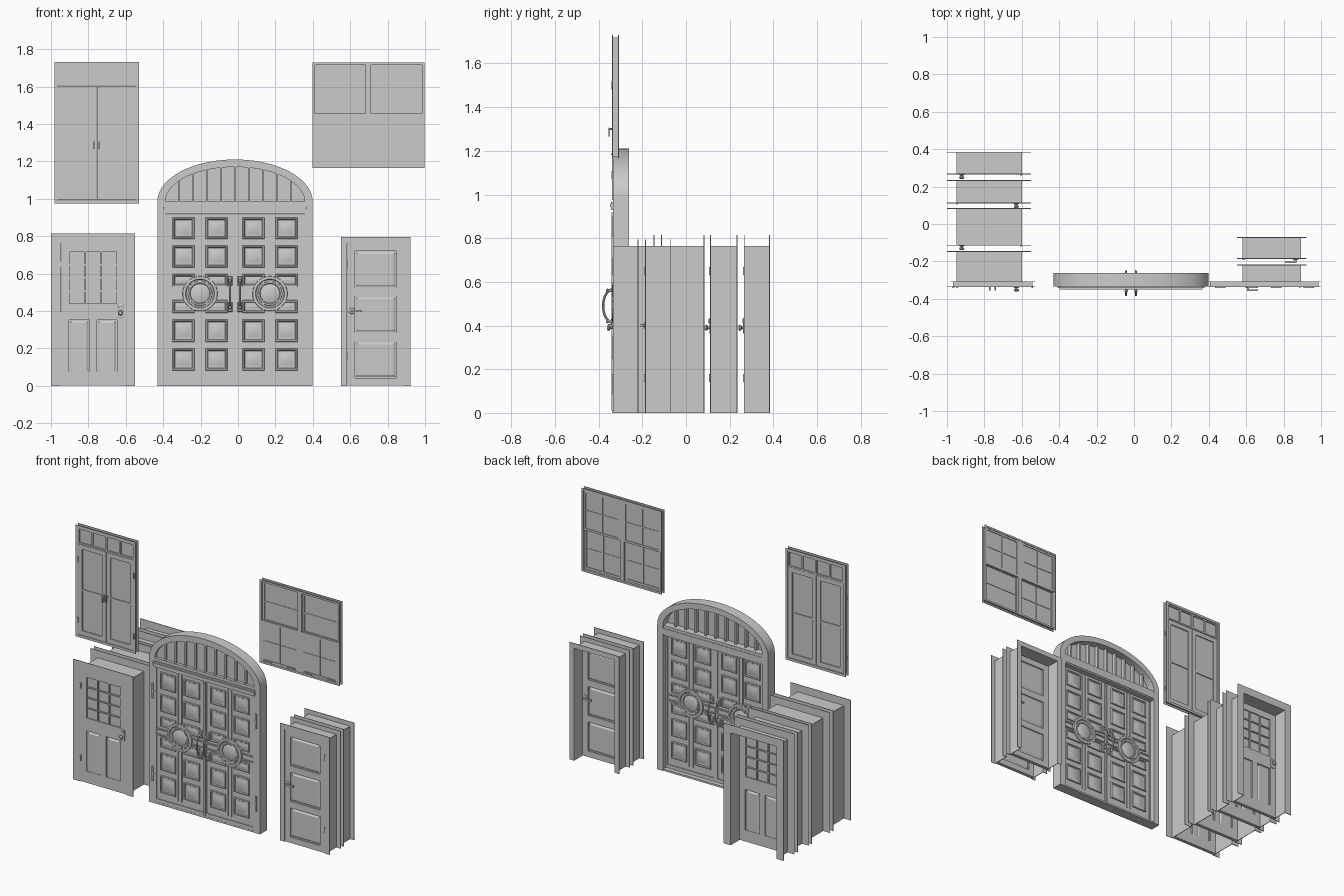
import bpy, bmesh, math
from mathutils import Vector, Matrix

if "Cube" in bpy.data.objects:
    bpy.data.objects.remove(bpy.data.objects["Cube"])


def box(bm, x0, x1, y0, y1, z0, z1):
    m = Matrix.LocRotScale(Vector(((x0+x1)/2, (y0+y1)/2, (z0+z1)/2)), None,
                           Vector((abs(x1-x0), abs(y1-y0), abs(z1-z0))))
    bmesh.ops.create_cube(bm, size=1, matrix=m)


def stack(bm, loops):
    """Bridge nested loops of points and cap the last one."""
    rings = [[bm.verts.new(p) for p in l] for l in loops]
    n = len(rings[0])
    for a, b in zip(rings, rings[1:]):
        for i in range(n):
            bm.faces.new((a[i], a[(i+1) % n], b[(i+1) % n], b[i]))
    bm.faces.new(rings[-1])


def panel(bm, x0, x1, z0, z1, y, s, steps):
    """Moulded rectangular panel; steps are (inset, height)."""
    stack(bm, [[(x0+i, y+s*h, z0+i), (x1-i, y+s*h, z0+i),
                (x1-i, y+s*h, z1-i), (x0+i, y+s*h, z1-i)] for i, h in steps])


def disc(bm, cx, cz, y, s, steps, n=32):
    """Turned round piece facing front or back; steps are (radius, height)."""
    stack(bm, [[(cx+r*math.cos(t*math.tau/n), y+s*h, cz+r*math.sin(t*math.tau/n))
                for t in range(n)] for r, h in steps])


def sash(bm, x0, x1, z0, z1, y0, y1, cols, rows, border, bar, fielded=False):
    """Framed grid of bars around a thin pane."""
    xa, xb, za, zb = x0+border, x1-border, z0+border, z1-border
    box(bm, x0, xa, y0, y1, z0, z1)
    box(bm, xb, x1, y0, y1, z0, z1)
    box(bm, xa, xb, y0, y1, z0, za)
    box(bm, xa, xb, y0, y1, zb, z1)
    ym, e = (y0+y1)/2, (y1-y0)*.15
    box(bm, xa, xb, ym-e, ym+e, za, zb)
    w, h = (xb-xa-bar*(cols-1))/cols, (zb-za-bar*(rows-1))/rows
    for c in range(1, cols):
        x = xa+c*w+(c-1)*bar
        box(bm, x, x+bar, y0, y1, za, zb)
    for r in range(1, rows):
        z = za+r*h+(r-1)*bar
        box(bm, xa, xb, y0+.001, y1-.001, z, z+bar)
    if fielded:
        for c in range(cols):
            for r in range(rows):
                x, z = xa+c*(w+bar), za+r*(h+bar)
                for y, s in ((ym-e, -1), (ym+e, 1)):
                    panel(bm, x, x+w, z, z+h, y, s, [(.006, 0), (.016, .006)])


def done(name, bm):
    bmesh.ops.recalc_face_normals(bm, faces=bm.faces)
    me = bpy.data.meshes.new(name)
    bm.to_mesh(me)
    bm.free()
    ob = bpy.data.objects.new(name, me)
    bpy.context.collection.objects.link(ob)
    return ob


def casing(bm, x0, x1, z1, w, y, z0=None):
    """Thin flat trim around an opening."""
    t = .002
    box(bm, x0, x0+w, y-t, y+t, z0 or 0, z1)
    box(bm, x1-w, x1, y-t, y+t, z0 or 0, z1)
    box(bm, x0+w, x1-w, y-t, y+t, z1-w, z1)
    if z0:
        box(bm, x0+w, x1-w, y-t, y+t, z0, z0+w)


def door_unit(name, x0, x1, z1, w, yf, yb, handle_left, glazed):
    # trim and deep jamb lining
    bm = bmesh.new()
    casing(bm, x0, x1, z1, w, yf+.002)
    casing(bm, x0, x1, z1, w, yb-.002)
    a, b, top = x0+w, x1-w, z1-w
    box(bm, a-.002, a+.002, yf, yb, 0, top)
    box(bm, b-.002, b+.002, yf, yb, 0, top)
    box(bm, a, b, yf, yb, top-.002, top+.002)
    done(name+"_frame", bm)
    # leaf
    bm = bmesh.new()
    y0, y1 = yf+.003, yf+.026
    a, b, top = a+.003, b-.003, top-.003
    if glazed:
        sash(bm, a, b, .395, top, y0, y1, 3, 4, .045, .008)
        sash(bm, a, b, .002, .395, y0, y1, 2, 1, .042, .04, True)
        box(bm, a+.042, b-.042, y0, y1, .04, .08)
    else:
        sash(bm, a, b, .002, top, y0, y1, 1, 3, .04, .045, True)
    done(name+"_leaf", bm)
    # handles on both faces, hinges opposite
    bm = bmesh.new()
    hx = a+.024 if handle_left else b-.024
    d = 1 if handle_left else -1
    for y, s in ((y0, -1), (y1, 1)):
        if glazed:
            panel(bm, hx-.016, hx+.016, .362, .436, y, s, [(0, 0), (0, .004), (.003, .006)])
            disc(bm, hx, .39, y, s, [(.006, 0), (.006, .012), (.013, .016), (.014, .022), (.008, .028)], 16)
            disc(bm, hx, .42, y, s, [(.01, 0), (.009, .009)], 16)
        else:
            disc(bm, hx, .4, y, s, [(.016, 0), (.015, .006), (.006, .008), (.006, .024)], 16)
            box(bm, hx-.006*d, hx+.055*d, y+s*.017, y+s*.025, .394, .406)
    gx = b if handle_left else a
    for z in (.16, .65):
        box(bm, gx-.005, gx+.005, y0-.008, y0+.002, z-.018, z+.018)
    done(name+"_hardware", bm)


# Stacked glazed doors at left, plain panel doors at right
for i, (yf, yb) in enumerate(((-.337, -.145), (-.115, .085), (.11, .235), (.265, .385))):
    door_unit("glazed_door_%d" % (i+1), -1, -.55, .815, .052, yf, yb, i % 2 == 1, True)
for i, (yf, yb) in enumerate(((-.335, -.217), (-.187, -.07))):
    door_unit("panel_door_%d" % (i+1), .55, .922, .795, .032, yf, yb, i == 0, False)

# Upper left double door with transom lights
bm = bmesh.new()
casing(bm, -.98, -.53, 1.73, .016, -.336, .975)
casing(bm, -.98, -.53, 1.73, .016, -.309, .975)
for x in (-.966, -.544):
    box(bm, x-.002, x+.002, -.336, -.309, .99, 1.715)
for z in (.989, 1.716):
    box(bm, -.966, -.544, -.336, -.309, z-.002, z+.002)
sash(bm, -.966, -.544, 1.605, 1.715, -.334, -.312, 4, 1, .01, .012)
done("balcony_door_frame", bm)
bm = bmesh.new()
for x0, x1 in ((-.964, -.757), (-.753, -.546)):
    sash(bm, x0, x1, .992, 1.603, -.334, -.314, 1, 2, .03, .01)
done("balcony_door_leaves", bm)
bm = bmesh.new()
for x in (-.77, -.742):
    box(bm, x-.007, x+.007, -.338, -.333, 1.265, 1.31)
    disc(bm, x, 1.3, -.336, -1, [(.004, 0), (.004, .015), (.006, .018)], 12)
    box(bm, x-.004, x+.004, -.355, -.348, 1.265, 1.305)
for x in (-.966, -.544):
    for z in (1.09, 1.5):
        box(bm, x-.005, x+.005, -.342, -.332, z-.018, z+.018)
done("balcony_door_hardware", bm)

# Upper right paired sash window
bm = bmesh.new()
casing(bm, .397, .997, 1.728, .012, -.336, 1.165)
casing(bm, .397, .997, 1.728, .012, -.309, 1.165)
for x in (.409, .985):
    box(bm, x-.002, x+.002, -.336, -.309, 1.177, 1.716)
for z in (1.177, 1.716):
    box(bm, .409, .985, -.336, -.309, z-.002, z+.002)
box(bm, .682, .712, -.336, -.309, 1.177, 1.716)
done("window_frame", bm)
bm = bmesh.new()
for x0, x1 in ((.41, .684), (.71, .984)):
    sash(bm, x0, x1, 1.445, 1.715, -.323, -.311, 2, 2, .014, .007)
    sash(bm, x0, x1, 1.179, 1.455, -.335, -.323, 2, 2, .014, .007)
    for x in (x0+.05, x1-.05):
        box(bm, x-.028, x+.028, -.343, -.334, 1.181, 1.188)
done("window_sashes", bm)

# Grand entrance: jambs and elliptical arch as one swept frame
CX, SPR = -.016, .985
bm = bmesh.new()
N = 40
pairs = [((-.415, 0), (-.372, 0))]
for i in range(N+1):
    t = math.pi*(1-i/N)
    pairs.append(((.415*math.cos(t), SPR+.225*math.sin(t)), (.372*math.cos(t), SPR+.185*math.sin(t))))
pairs.append(((.415, 0), (.372, 0)))
rings = [[bm.verts.new((CX+p[0], y, p[1])) for p, y in
          ((o, -.335), (n, -.335), (n, -.262), (o, -.262))] for o, n in pairs]
for a, b in zip(rings, rings[1:]):
    for k in range(4):
        bm.faces.new((a[k], a[(k+1) % 4], b[(k+1) % 4], b[k]))
bm.faces.new(rings[0])
bm.faces.new(rings[-1])
box(bm, CX-.372, CX+.372, -.335, -.265, 0, .012)
done("entrance_arch", bm)

# Transom beam with stepped cornice
bm = bmesh.new()
for y0, y1, z0, z1, w in ((-.335, -.265, .918, .985, .372), (-.343, -.262, .928, .966, .378), (-.349, -.3, .943, .956, .382)):
    box(bm, CX-w, CX+w, y0, y1, z0, z1)
done("transom_beam", bm)

# Fanlight infill and upright slats
bm = bmesh.new()
arc = [(CX+.374*math.cos(math.pi*i/N), SPR+.187*math.sin(math.pi*i/N)) for i in range(N+1)]
stack(bm, [[(x, y, z) for x, z in arc] for y in (-.305, -.315)])
for i in range(-4, 5):
    dx = i*.075
    top = SPR+.187*math.sqrt(1-((abs(dx)+.006)/.374)**2)
    box(bm, CX+dx-.006, CX+dx+.006, -.33, -.29, SPR-.002, top)
done("fanlight", bm)

# Carved leaves, same pattern on both faces
MOULD = [(0, 0), (.002, .008), (.009, .008), (.013, .002), (.022, .002), (.03, .006)]
for side, c in (("left", CX-.187), ("right", CX+.187)):
    bm = bmesh.new()
    box(bm, c-.184, c+.184, -.329, -.3, .012, .917)
    for y, s in ((-.329, -1), (-.3, 1)):
        for m in (-1, 1):
            xs = sorted((c+m*.03, c+m*.147))
            for z0, z1 in ((.785, .9), (.632, .75), (.235, .355), (.083, .2)):
                panel(bm, xs[0], xs[1], z0, z1, y, s, MOULD)
            for z0, z1 in ((.53, .598), (.39, .458)):
                panel(bm, xs[0], xs[1], z0, z1, y, s, MOULD)
            for z in (.472, .51):
                box(bm, c+m*.085, c+m*.18, y, y+s*.007, z-.004, z+.004)
            box(bm, c+m*.174, c+m*.184, y, y+s*.005, .03, .915)
            for z0, z1 in ((.58, .915), (.06, .41)):
                box(bm, c+m*.011, c+m*.016, y, y+s*.006, z0, z1)
        disc(bm, c, .493, y, s, [(.094, 0), (.092, .011), (.078, .011), (.074, .005), (.066, .005),
                                 (.064, .009), (.056, .009), (.052, .005), (.045, .009)], 40)
        box(bm, c-.184, c+.184, y, y+s*.005, .012, .035)
    done(side+"_entrance_leaf", bm)

# Meeting strip and hinges
bm = bmesh.new()
box(bm, CX-.008, CX+.008, -.341, -.298, .012, .917)
for x in (-.387, .387):
    for z in (.2, .76):
        disc(bm, CX+x-math.copysign(.006, x), z, -.333, -1, [(.006, 0), (.006, .008)], 12)
        box(bm, CX+x-.006, CX+x+.006, -.342, -.33, z-.05, z+.05)
done("entrance_strip_and_hinges", bm)

# Pull handles: back plates and bowed bars
for m in (-1, 1):
    for face, y, s in (("front", -.335, -1), ("back", -.297, 1)):
        x = CX+m*.026
        bm = bmesh.new()
        for z in (.42, .56):
            panel(bm, x-.012, x+.012, z-.025, z+.025, y, s, [(0, -.006), (0, .004), (.004, .007)])
            disc(bm, x, z, y, s, [(.007, 0), (.006, .018), (.01, .024), (.006, .032)], 16)
        done("handle_plates", bm)
        cu = bpy.data.curves.new("pull_handle", 'CURVE')
        cu.dimensions, cu.bevel_depth, cu.bevel_resolution = '3D', .0055, 2
        sp = cu.splines.new('NURBS')
        pts = ((0, .41), (.03, .425), (.042, .46), (.046, .49), (.042, .52), (.03, .555), (0, .57))
        sp.points.add(len(pts)-1)
        for p, (h, z) in zip(sp.points, pts):
            p.co = (x, y+s*h, z, 1)
        sp.use_endpoint_u, sp.resolution_u = True, 4
        ob = bpy.data.objects.new("pull_handle", cu)
        bpy.context.collection.objects.link(ob)
        bpy.ops.object.select_all(action='DESELECT')
        ob.select_set(True)
        bpy.context.view_layer.objects.active = ob
        bpy.ops.object.convert(target='MESH')

# Smooth rounded parts, keep edges crisp
bpy.ops.object.select_all(action='SELECT')
bpy.ops.object.shade_smooth_by_angle(angle=math.radians(30))
